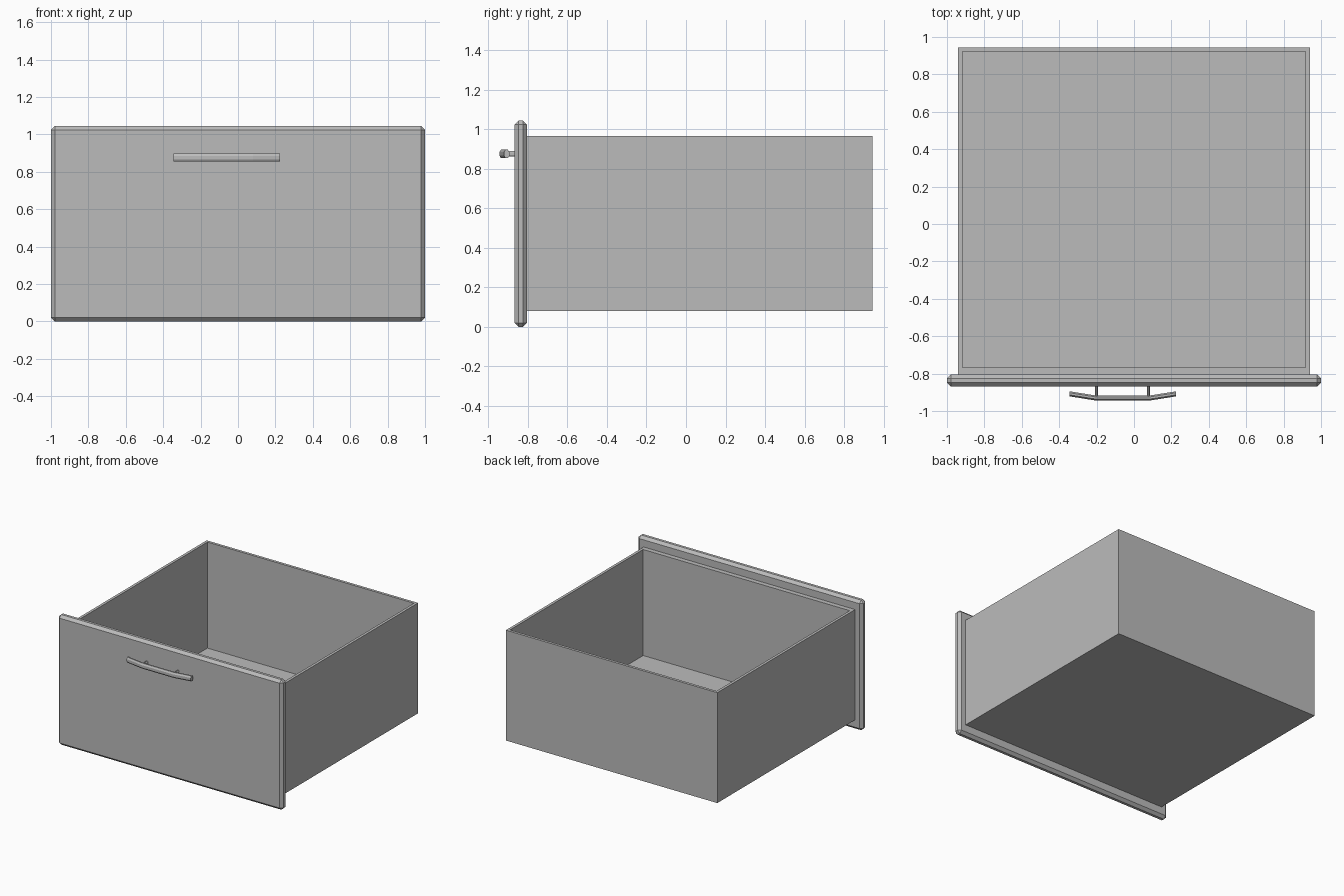
import bpy, bmesh
from math import cos, sin, pi

if "Cube" in bpy.data.objects:
    bpy.data.objects.remove(bpy.data.objects["Cube"])

GREY = (0.5, 0.5, 0.5, 1)
grey = bpy.data.materials.new("plain_grey")
grey.use_nodes = True
grey.diffuse_color = GREY
grey.node_tree.nodes["Principled BSDF"].inputs["Base Color"].default_value = GREY


def finish(bm, name):
    bmesh.ops.recalc_face_normals(bm, faces=bm.faces)
    mesh = bpy.data.meshes.new(name)
    bm.to_mesh(mesh)
    bm.free()
    mesh.materials.append(grey)
    obj = bpy.data.objects.new(name, mesh)
    bpy.context.collection.objects.link(obj)
    return obj


def box(lo, hi):
    bm = bmesh.new()
    bmesh.ops.create_cube(bm, size=1)
    for v in bm.verts:
        for i in range(3):
            v.co[i] = hi[i] if v.co[i] > 0 else lo[i]
    return bm


def sweep(name, rings):
    """Loft a list of vertex rings into a capped solid."""
    bm = bmesh.new()
    loops = [[bm.verts.new(p) for p in ring] for ring in rings]
    n = len(loops[0])
    for a, b in zip(loops, loops[1:]):
        for i in range(n):
            j = (i + 1) % n
            bm.faces.new((a[i], a[j], b[j], b[i]))
    bm.faces.new(loops[0])
    bm.faces.new(loops[-1])
    return finish(bm, name)


def octagon(half_a, half_b):
    k = cos(pi / 8)
    angles = [(i + 0.5) * pi / 4 for i in range(8)]
    return [(half_a / k * cos(t), half_b / k * sin(t)) for t in angles]


# Open tray: the top is inset to the wall thickness and sunk to the floor
bm = box((-0.94, -0.805, 0.08), (0.94, 0.945, 0.967))
bm.faces.ensure_lookup_table()
top = max(bm.faces, key=lambda f: f.calc_center_median().z)
bmesh.ops.inset_individual(bm, faces=[top], thickness=0.031)
for v in top.verts:
    v.co.y = max(v.co.y, -0.767)
sunk = bmesh.ops.extrude_discrete_faces(bm, faces=[top])["faces"][0]
for v in sunk.verts:
    v.co.z = 0.115
finish(bm, "drawer_tray")

# Chamfered front panel
bm = box((-1, -0.869, 0), (1, -0.805, 1.045))
bmesh.ops.bevel(bm, geom=bm.edges[:], offset=0.021, segments=1, affect='EDGES')
finish(bm, "front_panel")

# Bowed handle bar
HANDLE_Z = 0.876
path = [(-0.345, -0.908), (-0.2, -0.931), (0.08, -0.931), (0.225, -0.908)]
sweep("handle_bar", [[(x, y + dy, HANDLE_Z + dz) for dy, dz in octagon(0.0135, 0.022)]
                     for x, y in path])

# Posts joining the bar to the panel
for side, x in (("right", -0.2), ("left", 0.077)):
    sweep(side + "_handle_post",
          [[(x + dx, y, HANDLE_Z + dz) for dx, dz in octagon(0.008, 0.014)]
           for y in (-0.866, -0.925)])
